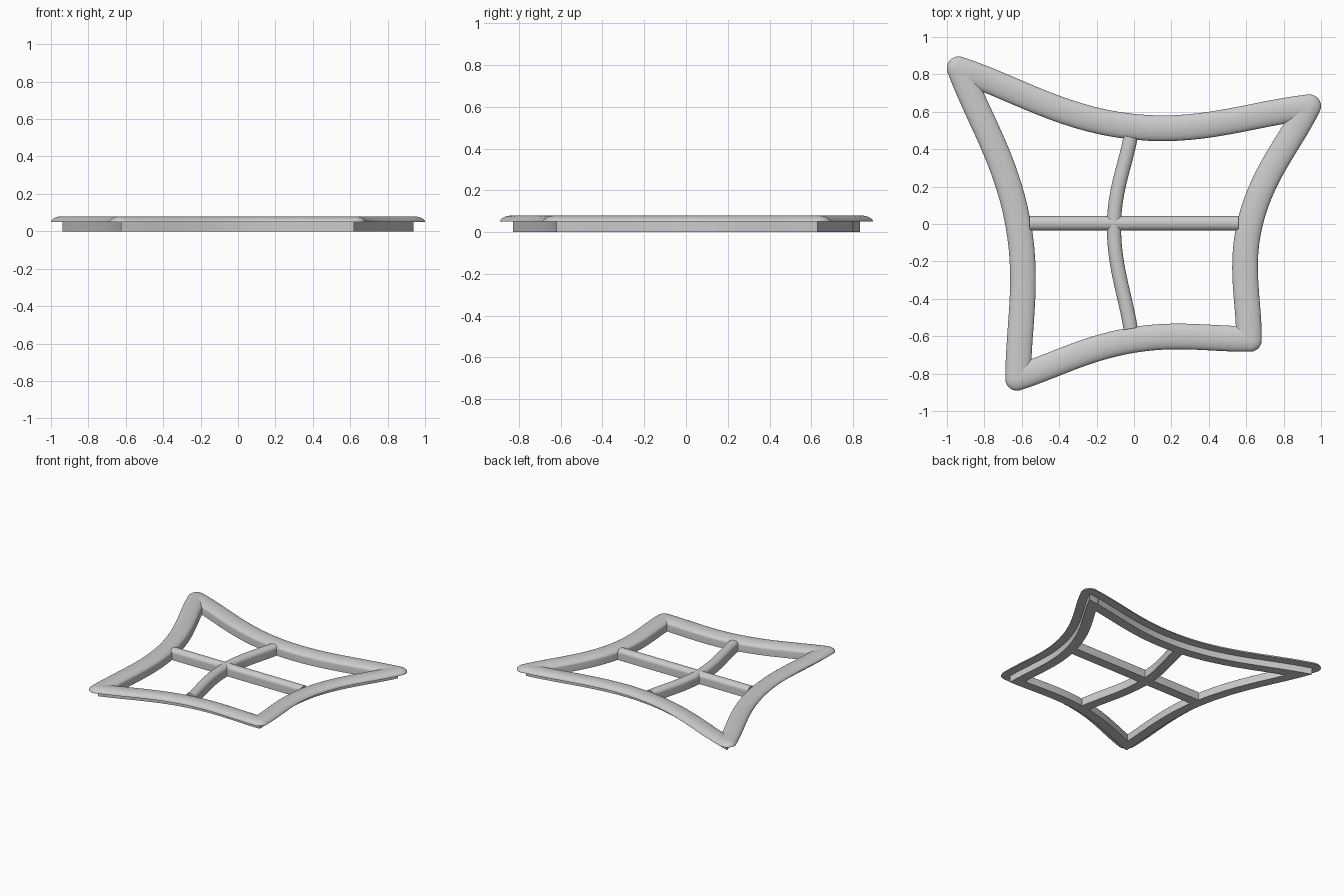
import bpy, bmesh, math
from mathutils import Vector

cube = bpy.data.objects.get("Cube")
if cube:
    bpy.data.objects.remove(cube)

LEDGE, TOP = 0.05, 0.08          # height of the lip underside and the crown
OUTER, INNER, BAR = 0.063, 0.074, 0.038

grey = bpy.data.materials.new("plain grey")
grey.use_nodes = True
grey.diffuse_color = (0.6, 0.6, 0.6, 1)
grey.node_tree.nodes["Principled BSDF"].inputs["Base Color"].default_value = (0.6, 0.6, 0.6, 1)


def bezier(a, b, c, d, n):
    return [a * (1 - t)**3 + b * 3 * t * (1 - t)**2 + c * 3 * t * t * (1 - t) + d * t**3
            for t in (i / n for i in range(n + 1))]


def bent_path(a, m, b, n=14):
    """Smooth path from a to b through m, straight at both ends."""
    a, m, b = Vector(a), Vector(m), Vector(b)
    tangent = ((m - a).normalized() + (b - m).normalized()).normalized()
    before = m - tangent * (m - a).length * 0.39
    after = m + tangent * (b - m).length * 0.39
    return (bezier(a, a.lerp(m, 1 / 3), before, m, n)
            + bezier(m, after, b.lerp(m, 1 / 3), b, n)[1:])


def normals(path):
    """Normal on the right of the direction of travel at each point."""
    result = []
    for i in range(len(path)):
        t = (path[min(i + 1, len(path) - 1)] - path[max(i - 1, 0)]).normalized()
        result.append(Vector((t.y, -t.x)))
    return result


def crown(right, left, n=16):
    """Half-round top, from the right side over to the left side."""
    pts = []
    for i in range(n + 1):
        a = math.pi * i / n
        c = math.cos(a)
        pts.append((c * (right if c > 0 else left), LEDGE + (TOP - LEDGE) * math.sin(a)))
    return pts


def sweep(name, stations, profile, closed):
    """Each station is a point, its right-hand offset and its left-hand offset."""
    bm = bmesh.new()
    rings = []
    for p, right, left in stations:
        ring = []
        for s, z in profile:
            q = p + (right if s > 0 else left) * s
            ring.append(bm.verts.new((q.x, q.y, z)))
        rings.append(ring)
    k = len(profile)
    for i in range(len(rings) if closed else len(rings) - 1):
        r0, r1 = rings[i], rings[(i + 1) % len(rings)]
        for j in range(k):
            bm.faces.new((r0[j], r0[(j + 1) % k], r1[(j + 1) % k], r1[j]))
    if not closed:
        bm.faces.new(rings[0])
        bm.faces.new(rings[-1])
    bmesh.ops.remove_doubles(bm, verts=bm.verts, dist=1e-5)
    bmesh.ops.recalc_face_normals(bm, faces=bm.faces)
    mesh = bpy.data.meshes.new(name)
    bm.to_mesh(mesh)
    bm.free()
    mesh.materials.append(grey)
    obj = bpy.data.objects.new(name, mesh)
    bpy.context.collection.objects.link(obj)
    bpy.ops.object.select_all(action='DESELECT')
    obj.select_set(True)
    bpy.context.view_layer.objects.active = obj
    bpy.ops.object.shade_smooth_by_angle(angle=math.radians(35))
    return obj


# Outer frame: four bowed sides, rounded outer corners, mitred inner corners
corners = [(-0.938, 0.833), (-0.625, -0.828), (0.62, -0.62), (0.937, 0.63)]
middles = [(-0.625, 0), (0, -0.625), (0.625, 0), (0, 0.525)]
sides = [bent_path(corners[i], middles[i], corners[(i + 1) % 4]) for i in range(4)]
side_normals = [normals(s) for s in sides]

stations = []
for i in range(4):
    n0, n1 = side_normals[i - 1][-1], side_normals[i][0]
    miter = (n0 + n1) / (1 + n0.dot(n1))
    for k in range(11):
        stations.append((sides[i][0], n0.slerp(n1, k / 10), miter))
    stations += [(p, n, n) for p, n in zip(sides[i][1:-1], side_normals[i][1:-1])]

sweep("outer_frame", stations,
      [(0, 0), (0, LEDGE)] + crown(OUTER, INNER) + [(-INNER, 0)], True)

# Glazing bars crossing inside the frame
bar_profile = [(BAR, 0)] + crown(BAR, BAR) + [(-BAR, 0)]
for name, ends in (("cross_bar", ((-0.56, 0.004), (0, 0.004), (0.56, 0.004))),
                   ("upright_bar", ((-0.018, 0.465), (-0.107, 0), (-0.018, -0.56)))):
    path = bent_path(*ends)
    sweep(name, [(p, n, n) for p, n in zip(path, normals(path))], bar_profile, False)
